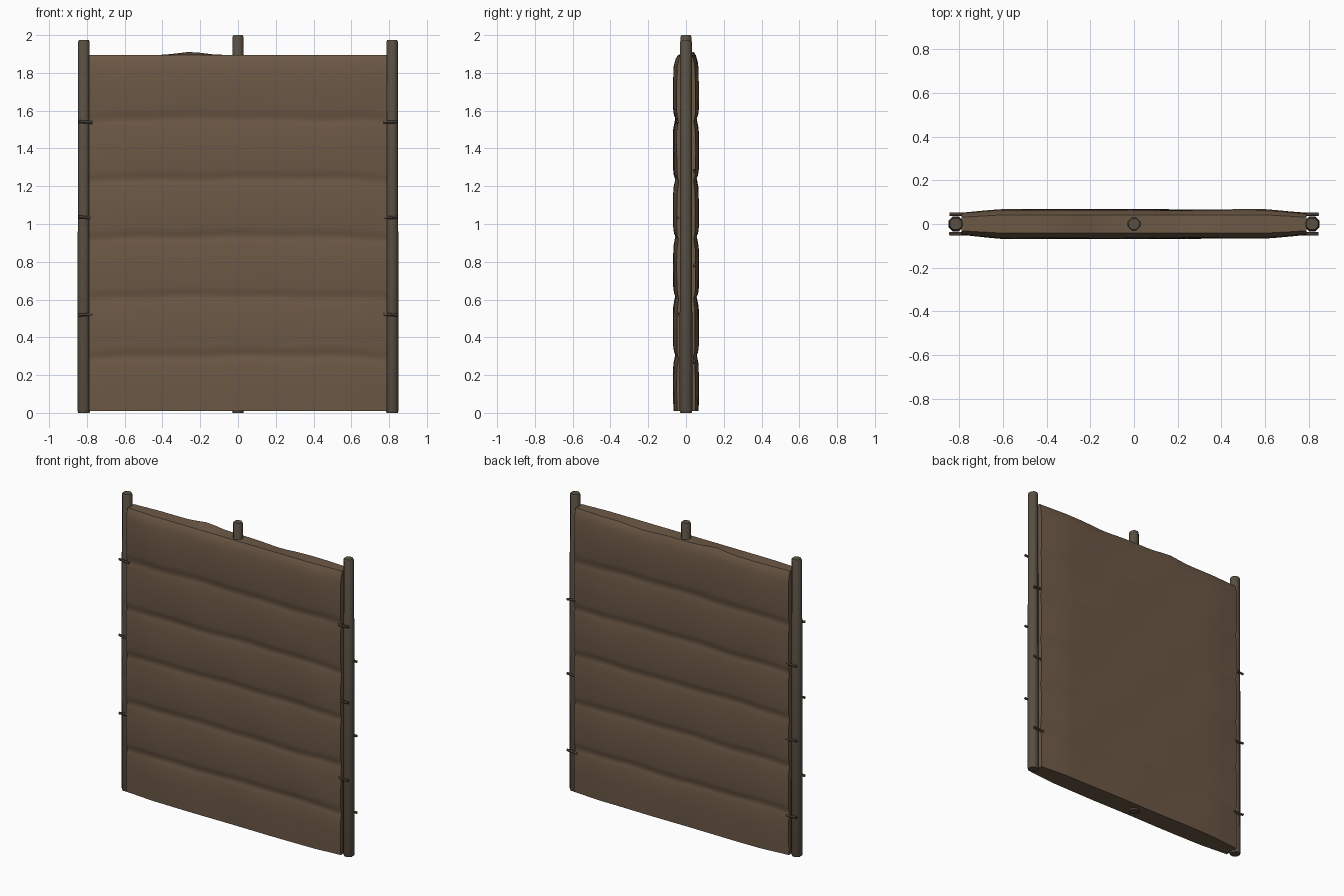
import bpy, bmesh, math, random
from mathutils import Vector

if "Cube" in bpy.data.objects:
    bpy.data.objects.remove(bpy.data.objects["Cube"])

random.seed(4)


def material(name, rgb):
    m = bpy.data.materials.new(name)
    m.diffuse_color = (*rgb, 1)
    m.use_nodes = True
    m.node_tree.nodes["Principled BSDF"].inputs["Base Color"].default_value = m.diffuse_color
    return m


CLAY = material("clay", (0.15, 0.098, 0.06))
WOOD = material("wood", (0.10, 0.078, 0.055))


def finish(bm, name, mat, angle):
    bmesh.ops.recalc_face_normals(bm, faces=bm.faces)
    me = bpy.data.meshes.new(name)
    bm.to_mesh(me)
    bm.free()
    ob = bpy.data.objects.new(name, me)
    bpy.context.collection.objects.link(ob)
    me.materials.append(mat)
    bpy.ops.object.select_all(action='DESELECT')
    ob.select_set(True)
    bpy.context.view_layer.objects.active = ob
    bpy.ops.object.shade_smooth_by_angle(angle=math.radians(angle))
    return ob


def rod(name, path, sides=8):
    """Round rod through (point, radius) stations, capped at both ends."""
    bm = bmesh.new()
    d = (Vector(path[-1][0]) - Vector(path[0][0])).normalized()
    u = d.orthogonal().normalized()
    v = d.cross(u)
    rings = []
    for p, r in path:
        ring = []
        for k in range(sides):
            a = 2 * math.pi * (k + 0.5) / sides
            ring.append(bm.verts.new(Vector(p) + r * (math.cos(a) * u + math.sin(a) * v)))
        rings.append(ring)
    for a, b in zip(rings, rings[1:]):
        for k in range(sides):
            n = (k + 1) % sides
            bm.faces.new((a[k], a[n], b[n], b[k]))
    bm.faces.new(rings[0])
    bm.faces.new(rings[-1])
    return finish(bm, name, WOOD, 50)


# Clay wall: six bulging courses with wavy seams, pinched towards the ends
SEAMS = [0.01, 0.305, 0.618, 0.935, 1.242, 1.56, 1.895]
BULGE = [(0.0, 0.054), (0.06, 0.062), (0.16, 0.066), (0.5, 0.067), (0.82, 0.065), (0.94, 0.058)]
NX = 24
phases = [[random.uniform(0, 6.28) for _ in SEAMS] for _ in range(2)]


def seam_z(i, x, side):
    z, p = SEAMS[i], phases[side][i]
    if i == 0:
        return z
    if i == len(SEAMS) - 1:
        if side == 0:
            return z
        return z + 0.016 * math.exp(-((x + 0.25) / 0.09) ** 2) - 0.01 * math.exp(-((x - 0.28) / 0.12) ** 2)
    wave = 0.004 * math.sin(5 * x + p) + 0.003 * math.sin(13 * x + 2 * p)
    return z + wave - 0.012 * max(0, (abs(x) - 0.64) / 0.15)


def wall_column(x, side):
    sign = (-1, 1)[side]
    end = 1 - 0.26 * max(0, (abs(x) - 0.6) / 0.19)
    pts = []
    for i in range(6):
        lo, hi = seam_z(i, x, side), seam_z(i + 1, x, side)
        for t, y in BULGE:
            if i == 0:
                y = max(y, 0.065) if t < 0.2 else y
            if i == 5 and t > 0.8:
                y = 0.064 if t < 0.9 else 0.053
            z = lo + t * (hi - lo)
            y = y * end + 0.0025 * math.sin(7 * x + 5 * z + side) * math.sin(4 * z + 3 * x)
            pts.append((x, sign * y, z))
    pts.append((x, sign * 0.042 * end, seam_z(6, x, side)))
    return pts


bm = bmesh.new()
cols = []
for k in range(NX + 1):
    x = -0.79 + 1.58 * k / NX
    cols.append([[bm.verts.new(p) for p in wall_column(x, s)] for s in (0, 1)])
rows = len(cols[0][0])
for a, b in zip(cols, cols[1:]):
    for s in (0, 1):
        for j in range(rows - 1):
            bm.faces.new((a[s][j], b[s][j], b[s][j + 1], a[s][j + 1]))
    for j in (0, rows - 1):
        bm.faces.new((a[0][j], b[0][j], b[1][j], a[1][j]))
for c in (cols[0], cols[-1]):
    for j in range(rows - 1):
        bm.faces.new((c[0][j], c[1][j], c[1][j + 1], c[0][j + 1]))
finish(bm, "clay_wall", CLAY, 40)


# Upright poles, slightly tapered with softened tops
def pole(name, x, height, r):
    rod(name, [((x, 0, 0), r * 0.92), ((x, 0, 0.012), r * 1.05), ((x, 0, height * 0.5), r),
               ((x, 0, height - 0.01), r * 0.95), ((x, 0, height), r * 0.8)])


pole("centre_pole", 0, 2.0, 0.033)
for side, sx in (("left", -1), ("right", 1)):
    pole(side + "_post", sx * 0.816, 1.975, 0.035)
    # Small pegs tying post to wall, staggered front and back
    for face, y, heights in (("front", -0.044, (0.52, 1.035, 1.54)),
                             ("back", 0.044, (0.27, 0.78, 1.28))):
        for n, z in enumerate(heights):
            tilt = random.uniform(-0.004, 0.004)
            rod(f"{side}_{face}_peg_{n + 1}",
                [((sx * 0.77, y, z - tilt), 0.008), ((sx * 0.845, y, z + tilt), 0.008)], 6)
